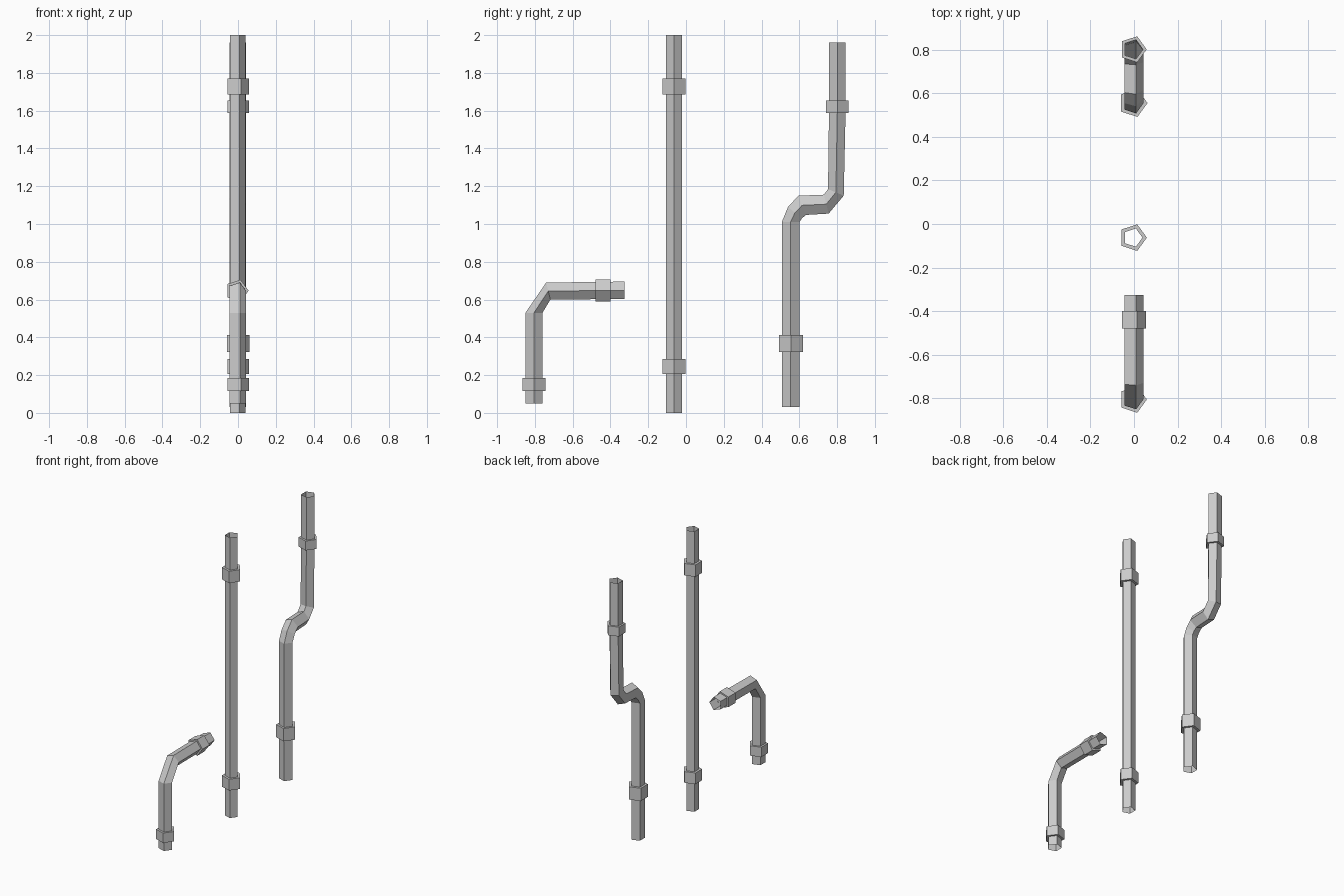
import bpy
import math
from mathutils import Vector

if "Cube" in bpy.data.objects:
    bpy.data.objects.remove(bpy.data.objects["Cube"])

SIDES = 5
SPAN = math.sin(math.radians(72))   # half width of a unit pentagon
CX = -0.005


def ring(a, b, radius):
    """Pentagon pointing to +x, stretched between side points a and b (y, z)."""
    a, b = Vector(a), Vector(b)
    mid, half = (a + b) / 2, (b - a) / 2
    pts = []
    for i in range(SIDES):
        t = math.tau * i / SIDES
        p = mid + half * (math.sin(t) / SPAN)
        pts.append((CX + radius * math.cos(t), p.x, p.y))
    return pts


def skin(name, rings, closed=False):
    """Flat-sided surface joining successive rings."""
    verts = [v for r in rings for v in r]
    n = len(rings)
    faces = []
    for k in range(n if closed else n - 1):
        m = (k + 1) % n
        for i in range(SIDES):
            j = (i + 1) % SIDES
            faces.append((k * SIDES + i, k * SIDES + j, m * SIDES + j, m * SIDES + i))
    mesh = bpy.data.meshes.new(name)
    mesh.from_pydata(verts, [], faces)
    mesh.update()
    obj = bpy.data.objects.new(name, mesh)
    bpy.context.collection.objects.link(obj)
    return obj


def pipe(name, pairs, radius):
    return skin(name, [ring(a, b, radius) for a, b in pairs])


def collar(name, start, end, radius, inner):
    """Pentagonal sleeve with annular ends between two (y, z) axis points."""
    start, end = Vector(start), Vector(end)
    d = (end - start).normalized()
    side = Vector((d.y, -d.x)) * SPAN
    rings = [ring(c - side * r, c + side * r, r)
             for c, r in ((start, inner), (start, radius), (end, radius), (end, inner))]
    return skin(name, rings, closed=True)


# Straight pipe, open at both ends
pipe("straight_pipe", [((-0.105, 0), (-0.02, 0)), ((-0.105, 2), (-0.02, 2))], 0.045)
collar("straight_lower_collar", (-0.0625, 0.205), (-0.0625, 0.285), 0.064, 0.044)
collar("straight_upper_collar", (-0.0625, 1.685), (-0.0625, 1.77), 0.064, 0.044)

# Elbow pipe
pipe("elbow_pipe", [
    ((-0.85, 0.05), (-0.76, 0.05)),
    ((-0.85, 0.53), (-0.76, 0.53)),
    ((-0.74, 0.69), (-0.718, 0.60)),
    ((-0.325, 0.695), (-0.325, 0.603)),
], 0.048)
collar("elbow_lower_collar", (-0.805, 0.115), (-0.805, 0.185), 0.064, 0.046)
collar("elbow_end_collar", (-0.48, 0.647), (-0.40, 0.647), 0.061, 0.046)

# Offset (S-bend) pipe
pipe("offset_pipe", [
    ((0.507, 0.03), (0.60, 0.03)),
    ((0.507, 1.01), (0.60, 1.01)),
    ((0.54, 1.09), (0.614, 1.03)),
    ((0.595, 1.15), (0.635, 1.048)),
    ((0.73, 1.155), (0.755, 1.055)),
    ((0.752, 1.185), (0.835, 1.15)),
    ((0.757, 1.60), (0.845, 1.60)),
    ((0.757, 1.96), (0.845, 1.96)),
], 0.048)
collar("offset_lower_collar", (0.555, 0.322), (0.555, 0.413), 0.067, 0.047)
collar("offset_upper_collar", (0.801, 1.588), (0.801, 1.655), 0.063, 0.046)
